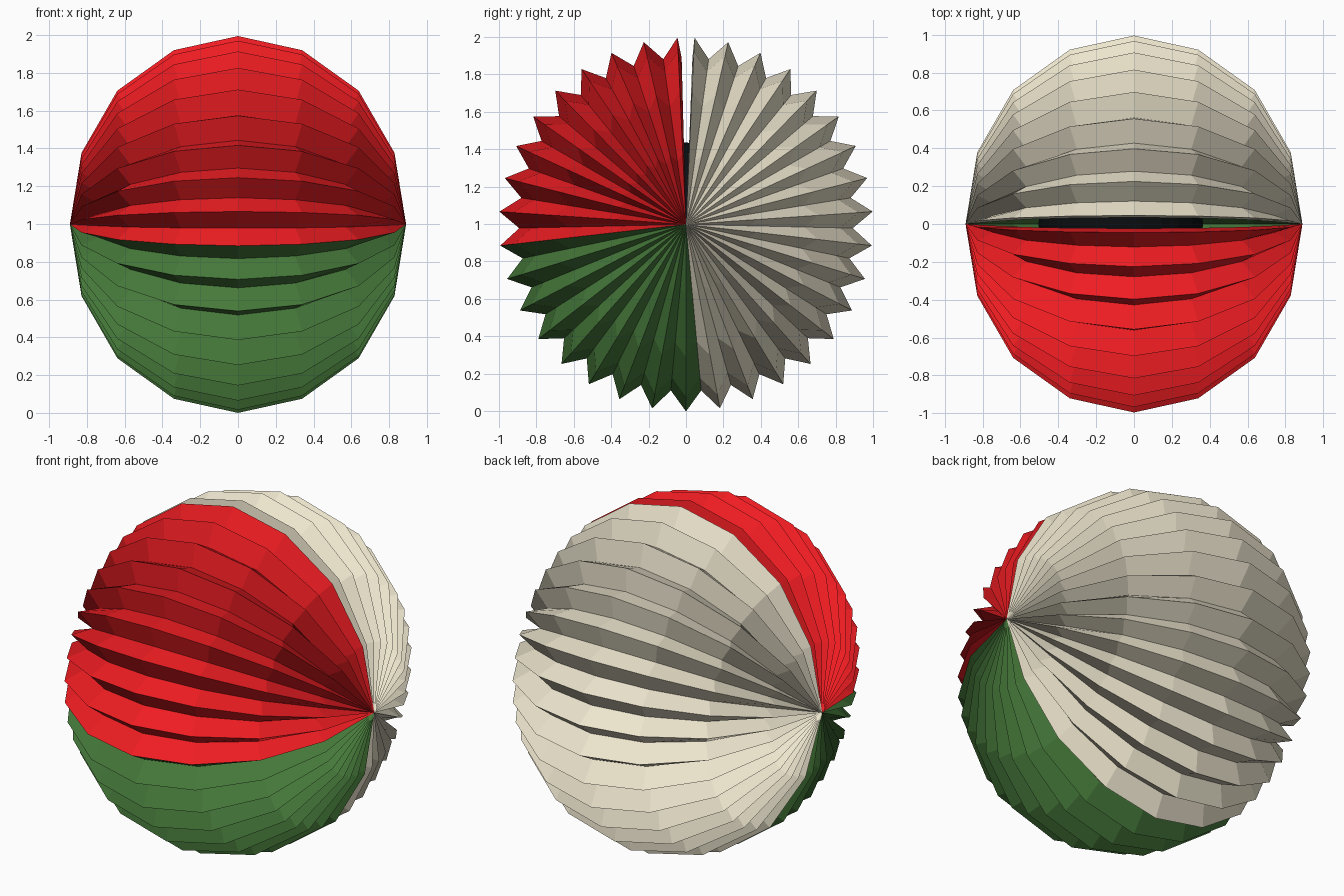
import bpy, bmesh, math

if "Cube" in bpy.data.objects:
    bpy.data.objects.remove(bpy.data.objects["Cube"])

# Half profile of the ball along the x axis: (x, ridge radius)
PROFILE = [(-0.89, 0), (-0.83, 0.38), (-0.64, 0.71), (-0.34, 0.925), (0, 1.0),
           (0.34, 0.925), (0.64, 0.71), (0.83, 0.38), (0.89, 0)]
STEP = 5.2175      # degrees per half pleat
START = 2.6        # first ridge, measured from the top towards the back
VALLEY = 0.89      # valley lines are the ridge line scaled inwards
LAST = 69          # index of the final free edge
CENTRE = 0.998
FREE_EDGES = {-1: 2.2, LAST: 358.5}   # inner lips on both sides of the slit


def material(name, rgb):
    m = bpy.data.materials.new(name)
    m.diffuse_color = (*rgb, 1)
    m.use_nodes = True
    m.node_tree.nodes["Principled BSDF"].inputs["Base Color"].default_value = m.diffuse_color
    return m


def rib(bm, i):
    """One fold line; even ones are ridges, odd ones are valleys."""
    a = math.radians(FREE_EDGES.get(i, START + STEP * i))
    k = 0.998 if i % 2 == 0 else VALLEY
    return [bm.verts.new((x * (k if r else 1), k * r * math.sin(a),
                          CENTRE + k * r * math.cos(a))) for x, r in PROFILE]


def pleated_panel(name, first, last, rgb):
    bm = bmesh.new()
    ribs = [rib(bm, i) for i in range(first, last + 1)]
    for a, b in zip(ribs, ribs[1:]):
        for j in range(len(PROFILE) - 1):
            bm.faces.new((a[j], a[j + 1], b[j + 1], b[j]))
    bmesh.ops.remove_doubles(bm, verts=bm.verts, dist=1e-5)
    # make sure faces point away from the axis
    bm.normal_update()
    out = sum(f.normal.y * f.calc_center_median().y +
              f.normal.z * (f.calc_center_median().z - CENTRE) for f in bm.faces)
    if out < 0:
        bmesh.ops.reverse_faces(bm, faces=bm.faces)
    me = bpy.data.meshes.new(name)
    bm.to_mesh(me)
    bm.free()
    ob = bpy.data.objects.new(name, me)
    bpy.context.collection.objects.link(ob)
    me.materials.append(material(name, rgb))


# Three coloured paper sections
pleated_panel("cream_pleats", -1, 33, (0.85, 0.79, 0.62))
pleated_panel("green_pleats", 33, 50, (0.06, 0.19, 0.042))
pleated_panel("red_pleats", 50, LAST, (0.86, 0.012, 0.016))

# Dark core seen through the open slit at the top
bpy.ops.mesh.primitive_uv_sphere_add(segments=24, ring_count=12, radius=0.435,
                                     location=(-0.07, 0, 1.0))
core = bpy.context.object
core.name = "dark_core"
core.data.materials.append(material("dark_core", (0.003, 0.004, 0.005)))
